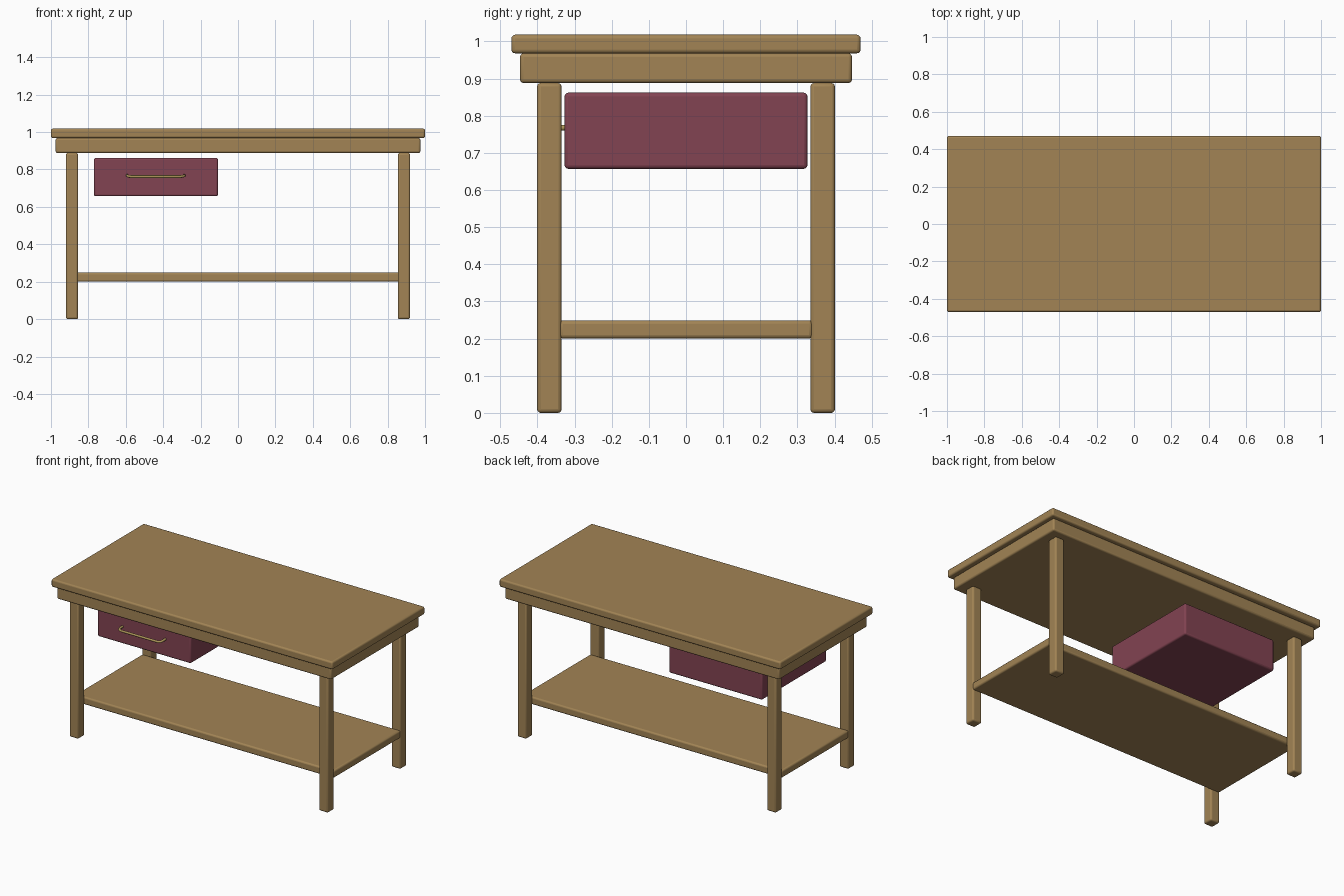
import bpy
from mathutils import Vector

default = bpy.data.objects.get("Cube")
if default:
    bpy.data.objects.remove(default, do_unlink=True)


def material(name, rgb):
    mat = bpy.data.materials.new(name)
    mat.use_nodes = True
    mat.diffuse_color = (*rgb, 1)
    bsdf = mat.node_tree.nodes["Principled BSDF"]
    bsdf.inputs["Base Color"].default_value = (*rgb, 1)
    bsdf.inputs["Roughness"].default_value = 0.6
    return mat


wood = material("warm wood", (0.36, 0.23, 0.09))
plum = material("plum paint", (0.225, 0.056, 0.084))
brass = material("dull brass", (0.42, 0.30, 0.10))


def board(name, low, high, mat, bevel=0.01):
    """Box between two corners with softly rounded edges."""
    low, high = Vector(low), Vector(high)
    bpy.ops.mesh.primitive_cube_add(size=1, location=(low + high) / 2)
    obj = bpy.context.object
    obj.name = name
    obj.scale = high - low
    bpy.ops.object.transform_apply(location=False, rotation=False, scale=True)
    obj.data.materials.append(mat)
    mod = obj.modifiers.new("rounded edges", "BEVEL")
    mod.width = bevel
    mod.segments = 3
    bpy.ops.object.shade_smooth_by_angle()
    return obj


# Table top, solid apron and lower shelf
board("table_top", (-1, -0.47, 0.968), (1, 0.47, 1.018), wood)
board("apron", (-0.975, -0.447, 0.888), (0.975, 0.447, 0.968), wood)
board("lower_shelf", (-0.919, -0.341, 0.2), (0.919, 0.341, 0.249), wood)

# Four square legs
for side, sx in (("left", 1), ("right", -1)):
    for end, sy in (("front", -1), ("back", 1)):
        xs = sorted((sx * 0.855, sx * 0.92))
        ys = sorted((sy * 0.335, sy * 0.401))
        board(f"{end}_{side}_leg", (xs[0], ys[0], 0), (xs[1], ys[1], 0.888), wood)

# Hanging drawer
board("drawer", (-0.77, -0.327, 0.657), (-0.107, 0.327, 0.862), plum)

# Bent rod handle on the drawer front
half = [(0.152, -0.32, 0.768), (0.152, -0.352, 0.767),
        (0.147, -0.366, 0.764), (0.132, -0.372, 0.762)]
path = [(-x, y, z) for x, y, z in half] + half[::-1]
curve = bpy.data.curves.new("drawer_handle", "CURVE")
curve.dimensions = "3D"
curve.bevel_depth = 0.0075
curve.bevel_resolution = 3
curve.use_fill_caps = True
spline = curve.splines.new("POLY")
spline.points.add(len(path) - 1)
for point, (x, y, z) in zip(spline.points, path):
    point.co = (x, y, z, 1)
    point.radius = 1
spline.use_smooth = True
curve.materials.append(brass)
handle = bpy.data.objects.new("drawer_handle", curve)
handle.location.x = -0.44
bpy.context.collection.objects.link(handle)
